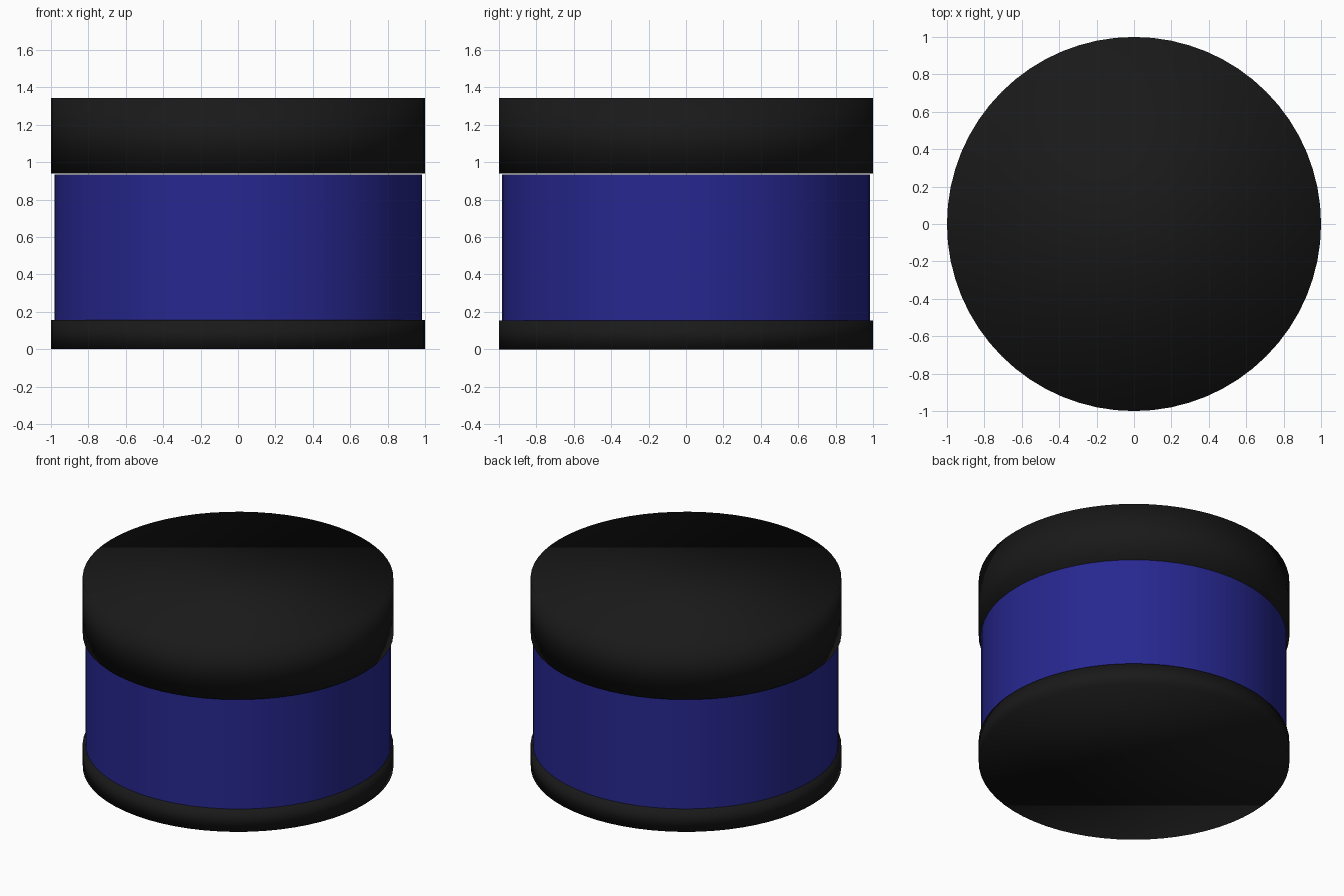
import bpy

if "Cube" in bpy.data.objects:
    bpy.data.objects.remove(bpy.data.objects["Cube"])


def material(name, color):
    mat = bpy.data.materials.new(name)
    mat.diffuse_color = color
    mat.use_nodes = True
    mat.node_tree.nodes["Principled BSDF"].inputs["Base Color"].default_value = mat.diffuse_color
    return mat


def disc(name, radius, z0, z1, mat, x=0.0):
    """Upright cylinder between two heights."""
    bpy.ops.mesh.primitive_cylinder_add(
        vertices=64, radius=radius, depth=z1 - z0, location=(x, 0, (z0 + z1) / 2))
    obj = bpy.context.object
    obj.name = name
    obj.data.materials.append(mat)
    return obj


black = material("black", (0.01, 0.01, 0.01, 1))
blue = material("blue", (0.02, 0.02, 0.28, 1))

# Base and lid: fully smooth shaded, so the rims blend softly
for name, z0, z1 in (("base", 0.0, 0.155), ("lid", 0.939, 1.342)):
    disc(name, 1.0, z0, z1, black)
    bpy.ops.object.shade_smooth()

# Blue body, slightly inset, with a hairline gap under the lid
disc("body", 0.983, 0.155, 0.935, blue, x=0.002)
bpy.ops.object.shade_smooth_by_angle()
